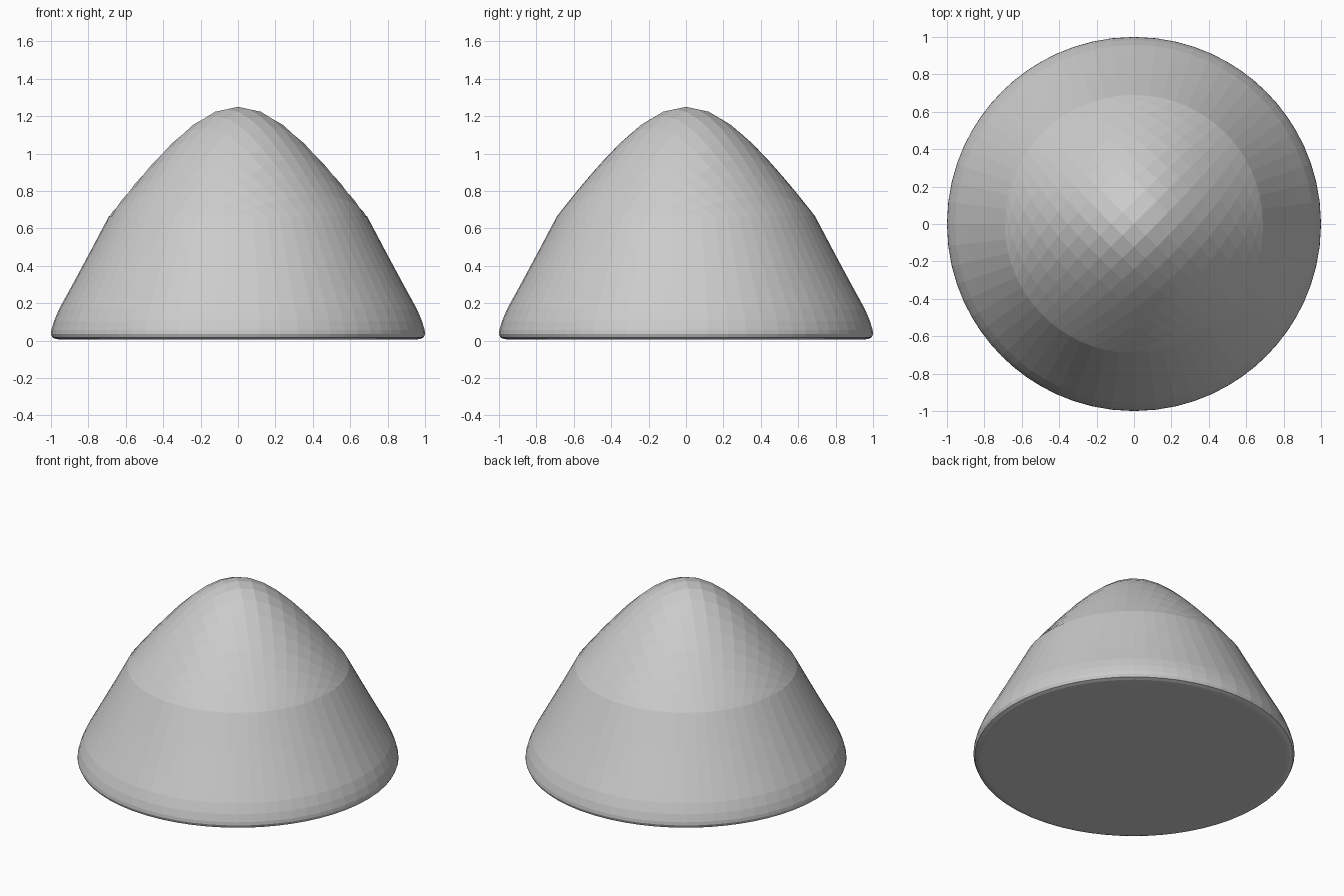
import bpy, bmesh, math

if "Cube" in bpy.data.objects:
    bpy.data.objects.remove(bpy.data.objects["Cube"])

N = 16                 # grid cells across the cap, giving 64 sides
RIM, TOP = 0.69, 1.25  # cap radius and peak height

# Side profile below the cap: (radius, height)
SIDE = [(0.80, 0.457), (0.89, 0.29), (0.957, 0.168), (0.984, 0.104),
        (0.998, 0.056), (1.0, 0.035), (0.992, 0.016), (0.97, 0.008), (0.95, 0.006)]


def cap_height(r):
    # Rounded peak that straightens out towards the rim
    return TOP - (math.sqrt(0.623 ** 2 + (1.5 * r) ** 2) - 0.623)


bm = bmesh.new()

# Cap: square grid turned 45 degrees and rounded into a disc
grid = []
for i in range(N + 1):
    row = []
    for j in range(N + 1):
        u, v = 2 * i / N - 1, 2 * j / N - 1
        a, b = u * math.sqrt(1 - v * v / 2), v * math.sqrt(1 - u * u / 2)
        x, y = RIM * (a - b) / math.sqrt(2), RIM * (a + b) / math.sqrt(2)
        row.append(bm.verts.new((x, y, cap_height(math.hypot(x, y)))))
    grid.append(row)
for i in range(N):
    for j in range(N):
        bm.faces.new((grid[i][j], grid[i + 1][j], grid[i + 1][j + 1], grid[i][j + 1]))

# Flared side: loft the cap's border down the profile
ring = ([grid[i][0] for i in range(N)] + [grid[N][j] for j in range(N)]
        + [grid[i][N] for i in range(N, 0, -1)] + [grid[0][j] for j in range(N, 0, -1)])
for r, z in SIDE:
    lower = [bm.verts.new((p.co.x * r / math.hypot(p.co.x, p.co.y),
                           p.co.y * r / math.hypot(p.co.x, p.co.y), z)) for p in ring]
    for k in range(len(ring)):
        n = (k + 1) % len(ring)
        bm.faces.new((ring[k], lower[k], lower[n], ring[n]))
    ring = lower

# Flat underside
bm.faces.new(ring[::-1])
bmesh.ops.recalc_face_normals(bm, faces=bm.faces)

mesh = bpy.data.meshes.new("rounded_cone")
bm.to_mesh(mesh)
bm.free()
cone = bpy.data.objects.new("rounded_cone", mesh)
bpy.context.collection.objects.link(cone)
